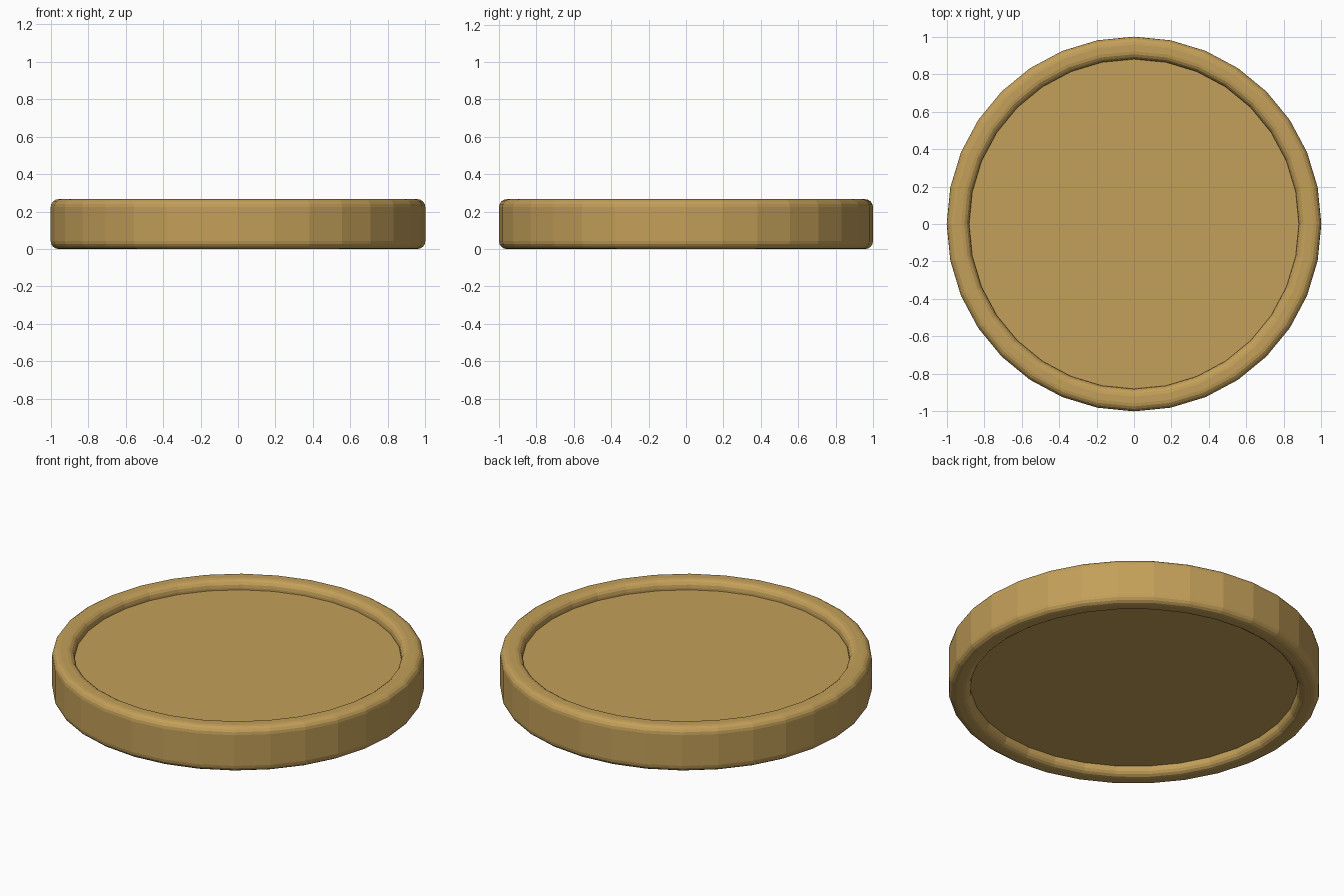
import bpy, bmesh
from math import sin, cos, pi

if "Cube" in bpy.data.objects:
    bpy.data.objects.remove(bpy.data.objects["Cube"])

SIDES = 32
HEIGHT = 0.266
R_OUT, R_IN = 1.0, 0.88
BEVEL, RECESS, STEPS = 0.042, 0.055, 4


def arc(cr, cz, a0, a1):
    """Quarter-round points in the (radius, z) plane."""
    return [(cr + BEVEL * cos(a0 + (a1 - a0) * i / STEPS),
             cz + BEVEL * sin(a0 + (a1 - a0) * i / STEPS)) for i in range(STEPS + 1)]


# Upper half profile: recess edge, rounded rim, outer wall; mirrored for the lower half
top_z = HEIGHT - BEVEL
upper = [(R_IN, HEIGHT - RECESS)]
upper += arc(R_IN + BEVEL, top_z, pi, pi / 2)
upper += arc(R_OUT - BEVEL, top_z, pi / 2, 0)
profile = upper + [(r, HEIGHT - z) for r, z in reversed(upper)]

# Revolve the profile and close both recessed faces
bm = bmesh.new()
rings = [[bm.verts.new((r * cos(2 * pi * k / SIDES), r * sin(2 * pi * k / SIDES), z))
          for k in range(SIDES)] for r, z in profile]
for a, b in zip(rings, rings[1:]):
    for k in range(SIDES):
        n = (k + 1) % SIDES
        bm.faces.new((a[k], a[n], b[n], b[k]))
bm.faces.new(rings[0])
bm.faces.new(rings[-1])
bmesh.ops.recalc_face_normals(bm, faces=bm.faces)

mesh = bpy.data.meshes.new("coin")
bm.to_mesh(mesh)
bm.free()
coin = bpy.data.objects.new("coin", mesh)
bpy.context.collection.objects.link(coin)

# Gold colour
gold = bpy.data.materials.new("gold")
gold.diffuse_color = (0.55, 0.35, 0.10, 1)
gold.use_nodes = True
gold.node_tree.nodes["Principled BSDF"].inputs["Base Color"].default_value = gold.diffuse_color
mesh.materials.append(gold)
